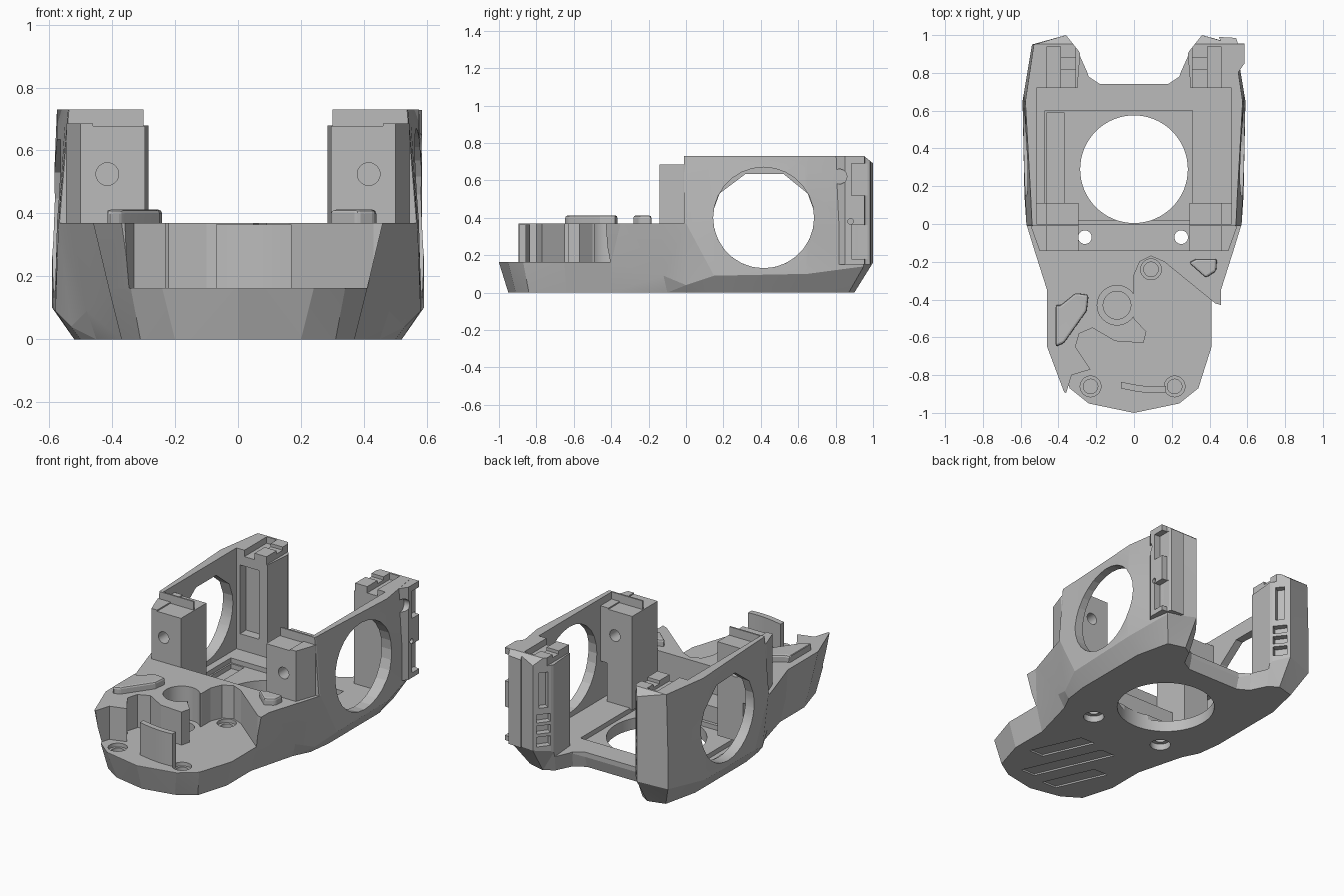
import bpy, bmesh, math
from mathutils import Matrix

cube = bpy.data.objects.get("Cube")
if cube:
    bpy.data.objects.remove(cube, do_unlink=True)

GREY = (0.5, 0.5, 0.5, 1)
mat = bpy.data.materials.new("plain_grey")
mat.use_nodes = True
mat.diffuse_color = GREY
mat.node_tree.nodes["Principled BSDF"].inputs["Base Color"].default_value = GREY


def finish(name, bm):
    bmesh.ops.recalc_face_normals(bm, faces=bm.faces)
    mesh = bpy.data.meshes.new(name)
    bm.to_mesh(mesh)
    bm.free()
    mesh.materials.append(mat)
    obj = bpy.data.objects.new(name, mesh)
    bpy.context.collection.objects.link(obj)
    return obj


def loft(name, rings):
    bm = bmesh.new()
    rows = [[bm.verts.new(p) for p in ring] for ring in rings]
    n = len(rows[0])
    for low, high in zip(rows, rows[1:]):
        for i in range(n):
            j = (i + 1) % n
            bm.faces.new((low[i], low[j], high[j], high[i]))
    bm.faces.new(rows[0][::-1])
    bm.faces.new(rows[-1])
    bmesh.ops.triangulate(bm, faces=[f for f in bm.faces if len(f.verts) == 4])
    return finish(name, bm)


def prism(name, points, z0, z1):
    return loft(name, [[(x, y, z) for x, y in points] for z in (z0, z1)])


def side_prism(name, points, x0, x1):
    return loft(name, [[(x, y, z) for y, z in points] for x in (x0, x1)])


def box(name, x0, x1, y0, y1, z0, z1):
    return prism(name, [(x0, y0), (x1, y0), (x1, y1), (x0, y1)], z0, z1)


def rod(name, center, radius, length, axis="Z", sides=32):
    bm = bmesh.new()
    bmesh.ops.create_cone(bm, cap_ends=True, segments=sides, radius1=radius,
                          radius2=radius, depth=length)
    turn = {"X": Matrix.Rotation(math.pi / 2, 4, "Y"),
            "Y": Matrix.Rotation(math.pi / 2, 4, "X"), "Z": Matrix()}[axis]
    bmesh.ops.transform(bm, matrix=Matrix.Translation(center) @ turn, verts=bm.verts)
    return finish(name, bm)


def apply_mod(obj, mod):
    with bpy.context.temp_override(object=obj, active_object=obj):
        bpy.ops.object.modifier_apply(modifier=mod.name)


def cut(obj, cutter):
    mod = obj.modifiers.new("cut", "BOOLEAN")
    mod.operation = "DIFFERENCE"
    mod.solver = "EXACT"
    mod.object = cutter
    apply_mod(obj, mod)
    bpy.data.objects.remove(cutter, do_unlink=True)


def soften(obj, width):
    mod = obj.modifiers.new("bevel", "BEVEL")
    mod.width = width
    mod.segments = 2
    apply_mod(obj, mod)


def both(half):
    return half + [(-p[0],) + p[1:] for p in reversed(half) if p[0] > 0]


# Outer shell, lofted upward through four outlines
base = [(0, -.95), (.2, -.91), (.31, -.84), (.37, -.64), (.37, -.4), (.45, -.1),
        (.5, 0), (.52, .15), (.52, .65), (.47, .87), (.36, .9), (.3, .86),
        (.25, .76), (.18, .72), (0, .72)]
flare = [(0, -1, .16), (.24, -.95, .16), (.34, -.87, .16), (.41, -.65, .16),
         (.41, -.4, .16), (.48, -.12, .09), (.53, 0, .04), (.58, .15, .09),
         (.59, .65, .1), (.54, .95, .14), (.36, 1, .16), (.28, .9, .14),
         (.24, .78, .09), (.18, .74, .07), (0, .74, .07)]
deck = [(0, -1), (.24, -.95), (.37, -.89), (.46, -.65), (.46, -.35), (.53, -.13),
        (.57, 0), (.575, .15), (.59, .65)] + [p[:2] for p in flare[9:]]
rim = deck[:5] + [(.5, -.13), (.54, 0), (.547, .15), (.575, .65), (.53, .95)] + deck[10:]
body = loft("body_shell", [both([p + (0,) for p in base]), both(flare),
                           both([p + (.37,) for p in deck]),
                           both([p + (.73,) for p in rim])])

# Open the front above the deck and the rear bay
cut(body, box("c", -1, 1, -1.2, -.01, .37, 1))
bay = [(.515, 0), (.515, .72), (.3, .72), (.285, .9), (.36, 1.05)]
cut(body, prism("c", both(bay), .1, 1))
cut(body, box("c", -.3, .3, -.14, .05, .2, 1))
cut(body, box("c", -.47, .31, .02, .6, .07, .2))
cut(body, box("c", -.46, -.37, .06, .59, .04, .2))

# Lowered front tray with a winding edge that opens into the large socket
tray = [(-.37, -.93), (-.33, -.8), (-.23, -.77), (-.31, -.65), (-.29, -.58),
        (-.22, -.55), (-.1, -.62), (.05, -.63), (.065, -.57), (0, -.5),
        (-.03, -.43), (0, -.36), (0, -.27), (.03, -.2), (.09, -.17), (.16, -.2),
        (.43, -.42), (.7, -.5), (.7, -1.2), (-.4, -1.2)]
cut(body, prism("c", tray, .163, .6))

# Floor opening, screw holes and counterbored sockets
cut(body, rod("c", (0, .29, 0), .285, 1, sides=64))
for x in (-.26, .25):
    cut(body, rod("c", (x, -.07, 0), .036, 1))
    cut(body, rod("c", (x, -.07, 0), .06, .08))
for x, y, r, low in [(-.09, -.43, .105, .162), (-.23, -.86, .055, .14),
                     (.215, -.86, .055, .14), (.09, -.24, .055, .14)]:
    cut(body, rod("c", (x, y, low + .2), r, .4))
    cut(body, rod("c", (x, y, .3), r * .7, .44))

# Large side windows, the right one with a flat faceted top
window = [(.415 + .27 * math.cos(a), .4 + .27 * math.sin(a))
          for a in (math.radians(170 + 10 * i) for i in range(21))]
window += [(.65, .53), (.52, .635), (.32, .635), (.18, .53)]
cut(body, side_prism("c", window, -.7, -.45))
cut(body, rod("c", (.55, .415, .4), .27, .2, "X", 28))

# Slanted grooves in the underside
for x, y, length in [(.165, -.46, .31), (.02, -.58, .48), (-.13, -.695, .31)]:
    dx, dy = -.22 * length, .5 * length
    cut(body, prism("c", [(x - dx - .05, y - dy), (x - dx + .05, y - dy),
                          (x + dx + .05, y + dy), (x + dx - .05, y + dy)], -.1, .01))

# Rear post details: top notches, slanted inner slots, front recess
cut(body, box("c", -.307, .307, .7, 1.1, .68, 1))
for side in (-1, 1):
    a, b = sorted((side * .39, side * .46))
    cut(body, box("c", a, b, .7, .94, .69, 1))
    a, b = sorted((side * .2, side * .4))
    cut(body, box("c", a, b, .82, .88, .71, 1))
    for z0, z1, w in ((.42, .64, .2), (.18, .24, .32), (.26, .31, .32), (.33, .38, .32)):
        ends = [(.3225 + .075 * t + d, .95 + .15 * t * .7 - d * .7)
                for t, d in ((-w, -.05), (w, -.05), (w, .03), (-w, .03))]
        cut(body, prism("c", [(side * x, y) for x, y in ends], z0, z1))
cut(body, box("c", -.49, -.36, .6, .78, .2, .63))

# Latch strip on the outer rear post
latch = prism("rear_latch_strip", [(.5, .78), (.55, .8), (.585, .85), (.585, .955),
                                   (.55, .957), (.54, .985), (.45, .99), (.48, .92)], .15, .729)
for z0, z1 in ((.52, .69), (.18, .36)):
    for obj in (body, latch):
        cut(obj, box("c", .545, .7, .885, 1.1, z0, z1))
for y, z, r in ((.82, .62, .04), (.88, .38, .015)):
    cut(latch, rod("c", (.58, y, z), r, .1, "X"))

# Sloped top corner at the back of the posts
for obj in (body, latch):
    cut(obj, side_prism("c", [(.94, .74), (1.05, .65), (1.05, .8)], -1, 1))

# Front blocks beside the bay, each with a bore and a shoulder into the wall
for side, name in ((-1, "right_block"), (1, "left_block")):
    a, b = sorted((side * .295, side * .47))
    block = box(name, a, b, -.142, .11, .09, .677)
    cut(block, rod("c", (side * .415, -.1, .525), .036, .6, "Y"))
    shoulder = [(.46, -.142), (.5, -.142), (.545, -.015), (.53, .11), (.46, .11)]
    prism(name + "_shoulder", [(side * x, y) for x, y in shoulder], .34, .685)

# Raised pads on the deck
pads = {"right_pad": [(-.415, -.43), (-.39, -.43), (-.31, -.365), (-.24, -.375),
                      (-.25, -.46), (-.37, -.63), (-.415, -.65)],
        "left_pad": [(.29, -.205), (.33, -.185), (.44, -.185), (.435, -.25), (.38, -.285)]}
for name, points in pads.items():
    soften(prism(name, points, .34, .412), .012)

# Curved upright plate at the front of the tray
outer, inner = [], []
for i in range(9):
    t = i / 8
    x = -.07 + .24 * t
    y = -.865 - .03 * math.sin(math.pi * min(1, t * .6 + .05))
    outer.append((x, y))
    inner.append((x, y + .035))
plate = prism("front_plate", outer + inner[::-1], .1, .365)

for obj in list(bpy.context.scene.objects):
    if obj.type == "MESH":
        bpy.ops.object.select_all(action="DESELECT")
        obj.select_set(True)
        bpy.context.view_layer.objects.active = obj
        bpy.ops.object.shade_smooth_by_angle(angle=math.radians(12))
